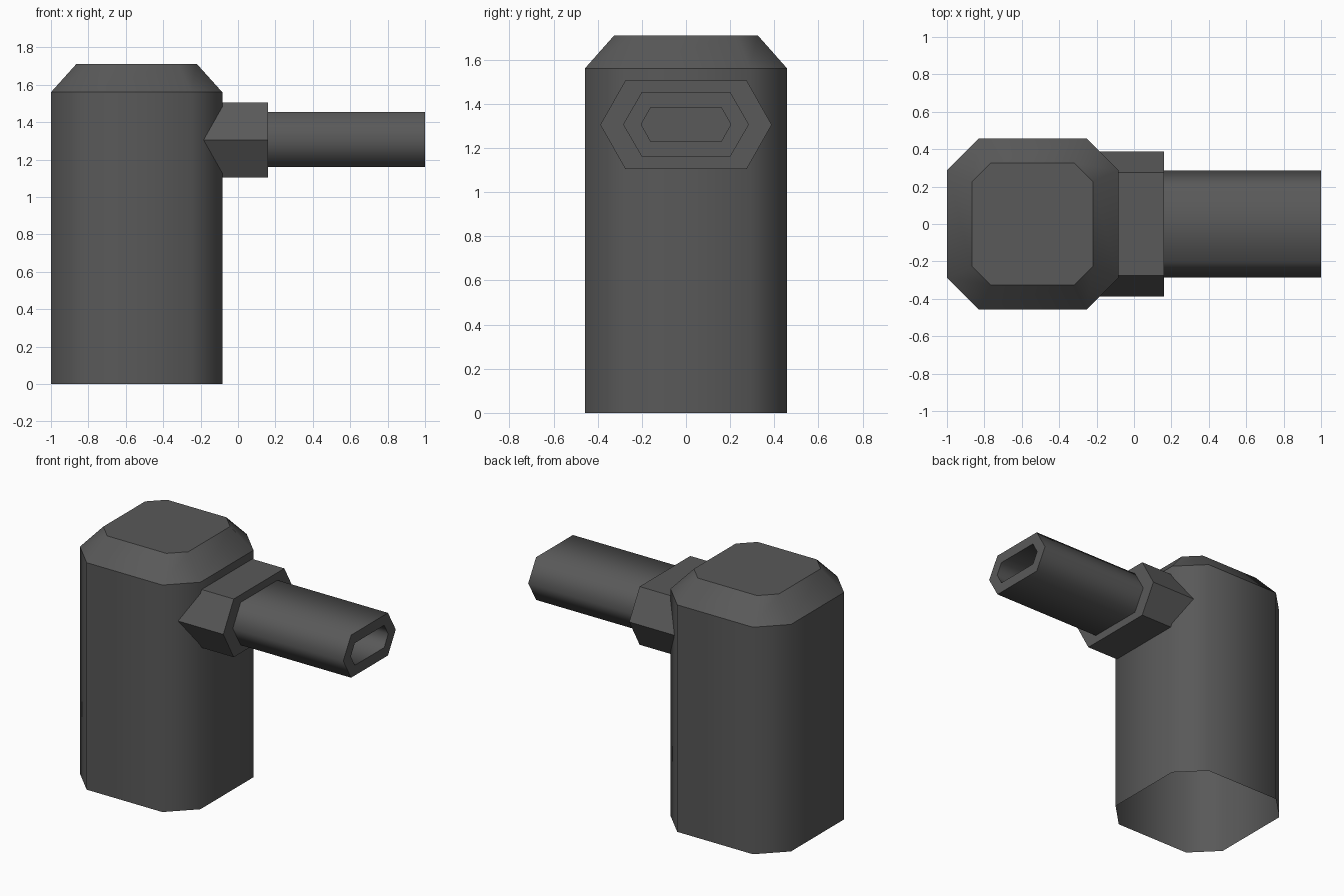
import bpy, bmesh

if "Cube" in bpy.data.objects:
    bpy.data.objects.remove(bpy.data.objects["Cube"])

grey = bpy.data.materials.new("dark grey")
grey.diffuse_color = (0.1, 0.1, 0.1, 1)
grey.use_nodes = True
grey.node_tree.nodes["Principled BSDF"].inputs["Base Color"].default_value = grey.diffuse_color


def loft(name, rings, cap_start, cap_end, smooth):
    """Skin matching rings; ring outlines stay sharp, lengthwise edges may be smooth."""
    bm = bmesh.new()
    loops = [[bm.verts.new(p) for p in ring] for ring in rings]
    n = len(loops[0])
    for a, b in zip(loops, loops[1:]):
        for i in range(n):
            j = (i + 1) % n
            bm.faces.new((a[i], a[j], b[j], b[i])).smooth = smooth
    if cap_start:
        bm.faces.new(loops[0][::-1])
    if cap_end:
        bm.faces.new(loops[-1])
    for ring in loops:
        for i in range(n):
            e = bm.edges.get((ring[i], ring[(i + 1) % n]))
            e.smooth = False
    me = bpy.data.meshes.new(name)
    bm.to_mesh(me)
    bm.free()
    me.materials.append(grey)
    ob = bpy.data.objects.new(name, me)
    bpy.context.collection.objects.link(ob)
    return ob


def octagon(cx, hx, hy, c, z):
    pts = [(hx, -hy + c), (hx, hy - c), (hx - c, hy), (-hx + c, hy),
           (-hx, hy - c), (-hx, -hy + c), (-hx + c, -hy), (hx - c, -hy)]
    return [(cx + x, y, z) for x, y in pts]


def hexagon(x, tip, flat, z0, z1):
    zm = (z0 + z1) / 2
    return [(x, tip, zm), (x, flat, z1), (x, -flat, z1),
            (x, -tip, zm), (x, -flat, z0), (x, flat, z0)]


# upright body, open underneath, with a bevelled top
loft("body", [octagon(-0.542, 0.458, 0.458, 0.17, 0),
              octagon(-0.542, 0.458, 0.458, 0.17, 1.56),
              octagon(-0.542, 0.323, 0.325, 0.098, 1.71)], False, True, True)

# six-sided collar
loft("collar", [hexagon(-0.24, 0.388, 0.275, 1.105, 1.505),
                hexagon(0.16, 0.388, 0.275, 1.105, 1.505)], True, True, False)

# hollow-ended pipe with a recessed opening
loft("pipe", [hexagon(0.15, 0.285, 0.2, 1.16, 1.453),
              hexagon(1.0, 0.285, 0.2, 1.16, 1.453),
              hexagon(1.0, 0.203, 0.16, 1.23, 1.383),
              hexagon(0.7, 0.203, 0.16, 1.23, 1.383)], True, True, True)
